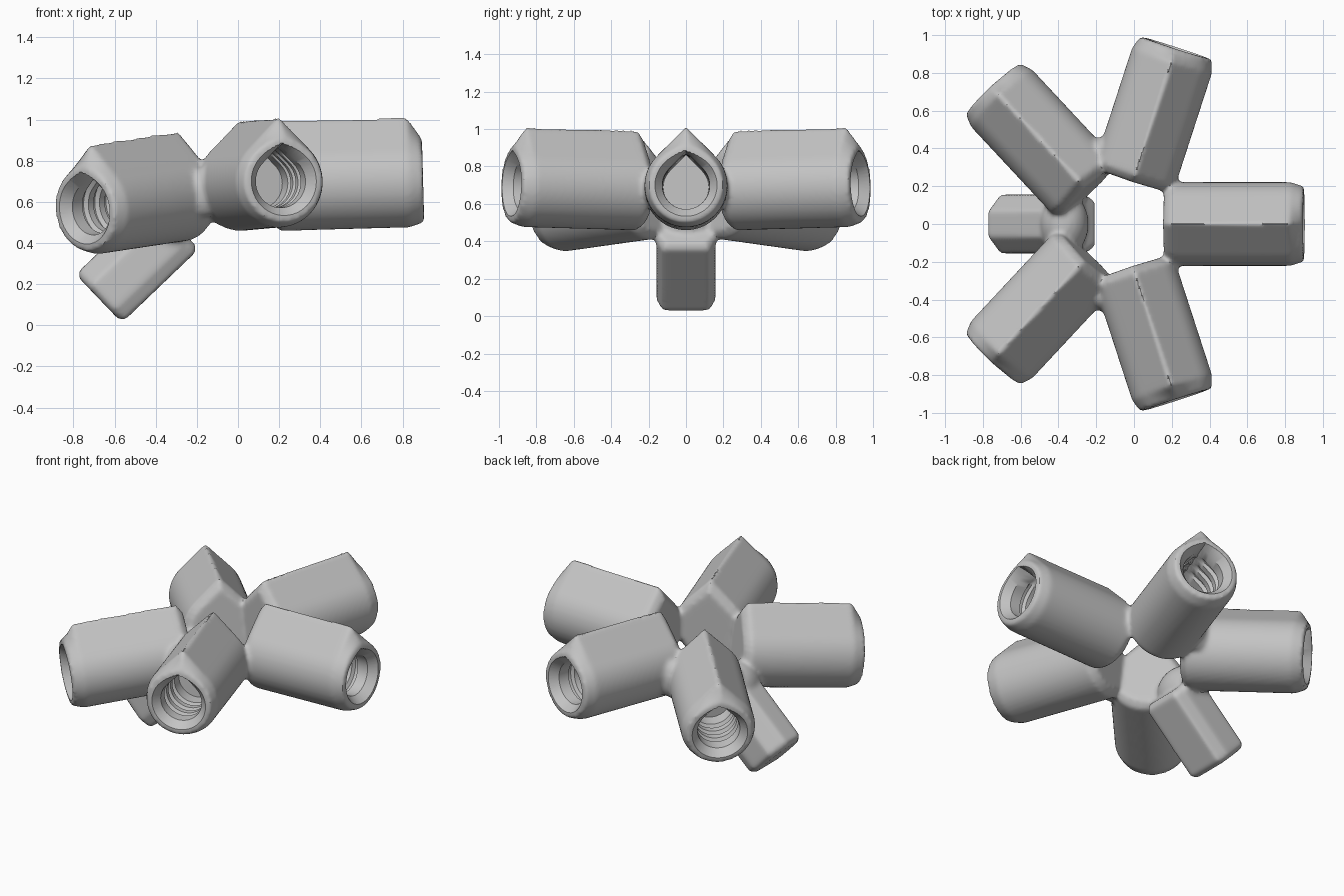
import bpy, bmesh
from math import radians, cos, sin, pi, atan2
from mathutils import Vector, Matrix

if "Cube" in bpy.data.objects:
    bpy.data.objects.remove(bpy.data.objects["Cube"])

SIDES = 48
HUB_X = -0.08
REACH_IN, REACH_OUT = 0.25, 0.98
LENGTH = REACH_OUT - REACH_IN


def teardrop(r, peak):
    """Circle of radius r; peak=1 adds a 45 degree pointed roof."""
    pts = []
    for i in range(SIDES):
        a = 2 * pi * i / SIDES
        off = min(a, 2 * pi - a)
        grow = 1 / cos(pi / 4 - off) - 1 if off < pi / 4 else 0
        rad = r * (1 + peak * grow)
        pts.append((rad * sin(a), rad * cos(a)))
    return pts


def loft(bm, frame, stations):
    """Skin sections (distance, points) along the frame's x axis, capped."""
    rings = [[bm.verts.new(frame @ Vector((d, y, z))) for y, z in pts]
             for d, pts in stations]
    n = len(rings[0])
    for a, b in zip(rings, rings[1:]):
        for i in range(n):
            j = (i + 1) % n
            bm.faces.new((a[i], a[j], b[j], b[i]))
    bm.faces.new(rings[0])
    bm.faces.new(rings[-1])


def axis_frame(start, end):
    x = (end - start).normalized()
    y = Vector((0, 0, 1)).cross(x).normalized()
    m = Matrix((x, y, x.cross(y))).transposed().to_4x4()
    m.translation = start
    return m


def polar(radius, degrees, z):
    a = radians(degrees)
    return Vector((HUB_X + radius * cos(a), radius * sin(a), z))


def blob(bm, centre, turn, size):
    m = (Matrix.Translation(centre) @ Matrix.Rotation(turn, 4, 'Z')
         @ Matrix.Diagonal((*size, 1)))
    bmesh.ops.create_uvsphere(bm, u_segments=24, v_segments=16, radius=1, matrix=m)


def make_object(name, bm):
    bmesh.ops.recalc_face_normals(bm, faces=bm.faces[:])
    mesh = bpy.data.meshes.new(name)
    bm.to_mesh(mesh)
    bm.free()
    ob = bpy.data.objects.new(name, mesh)
    bpy.context.collection.objects.link(ob)
    return ob


body, bores = bmesh.new(), bmesh.new()

# Five sockets: azimuth, inner and outer axis height
sockets = [(0, 0.68, 0.70)]
for side in (1, -1):
    sockets += [(72 * side, 0.68, 0.70), (133 * side, 0.635, 0.56)]

for azimuth, z_in, z_out in sockets:
    frame = axis_frame(polar(REACH_IN, azimuth, z_in), polar(REACH_OUT, azimuth, z_out))
    loft(body, frame, [(-0.01, teardrop(0.185, 0.9)), (0.03, teardrop(0.222, 1)),
                       (LENGTH - 0.07, teardrop(0.222, 1)),
                       (LENGTH, teardrop(0.198, 0.1))])
    # Countersunk pointed bore with ring grooves
    cut = [(LENGTH + 0.03, teardrop(0.19, 0)), (LENGTH - 0.05, teardrop(0.127, 1))]
    for k in range(3):
        d = LENGTH - 0.12 - 0.08 * k
        for step, r in ((0, 0.125), (0.012, 0.145), (0.03, 0.145), (0.042, 0.125)):
            cut.append((d - step, teardrop(r, 1 if r < 0.13 else 0.4)))
    cut.append((LENGTH - 0.40, teardrop(0.122, 1)))
    loft(bores, frame, cut)

# Webs joining neighbouring sockets
for side in (1, -1):
    blob(body, polar(0.40, 102.5 * side, 0.645), radians(12.5 * side), (0.11, 0.07, 0.12))
    blob(body, polar(0.335, 36 * side, 0.68), radians(-54 * side), (0.06, 0.03, 0.10))
blob(body, Vector((-0.37, 0, 0.50)), 0, (0.13, 0.17, 0.15))

# Slanted foot with a flattened roof
half = [(0.07, 0.165), (0.155, 0.075), (0.158, -0.09), (0.125, -0.16)]
outline = half + [(-y, z) for y, z in reversed(half)]
small = [(y * 0.86, z * 0.86) for y, z in outline]
tip, top = Vector((-0.675, 0, 0.128)), Vector((-0.30, 0, 0.487))
run = (top - tip).length
loft(body, axis_frame(top, tip), [(0, small), (0.03, outline),
                                  (run - 0.025, outline), (run, small)])

hub = make_object("socket_hub", body)
cutter = make_object("bore_cutter", bores)
cutter.hide_render = True

# Blend the parts, then cut the crisp bores
remesh = hub.modifiers.new("blend", 'REMESH')
remesh.mode = 'VOXEL'
remesh.voxel_size = 0.014
soften = hub.modifiers.new("soften", 'SMOOTH')
soften.factor = 0.5
soften.iterations = 6
drill = hub.modifiers.new("drill", 'BOOLEAN')
drill.operation = 'DIFFERENCE'
drill.solver = 'EXACT'
drill.object = cutter

bpy.ops.object.select_all(action='DESELECT')
hub.select_set(True)
bpy.context.view_layer.objects.active = hub
for name in ("blend", "soften", "drill"):
    bpy.ops.object.modifier_apply(modifier=name)
bpy.data.objects.remove(cutter)

grey = bpy.data.materials.new("light grey")
grey.use_nodes = True
colour = (0.55, 0.55, 0.55, 1)
grey.diffuse_color = colour
grey.node_tree.nodes["Principled BSDF"].inputs["Base Color"].default_value = colour
hub.data.materials.clear()
hub.data.materials.append(grey)
bpy.ops.object.shade_smooth_by_angle(angle=radians(35))
